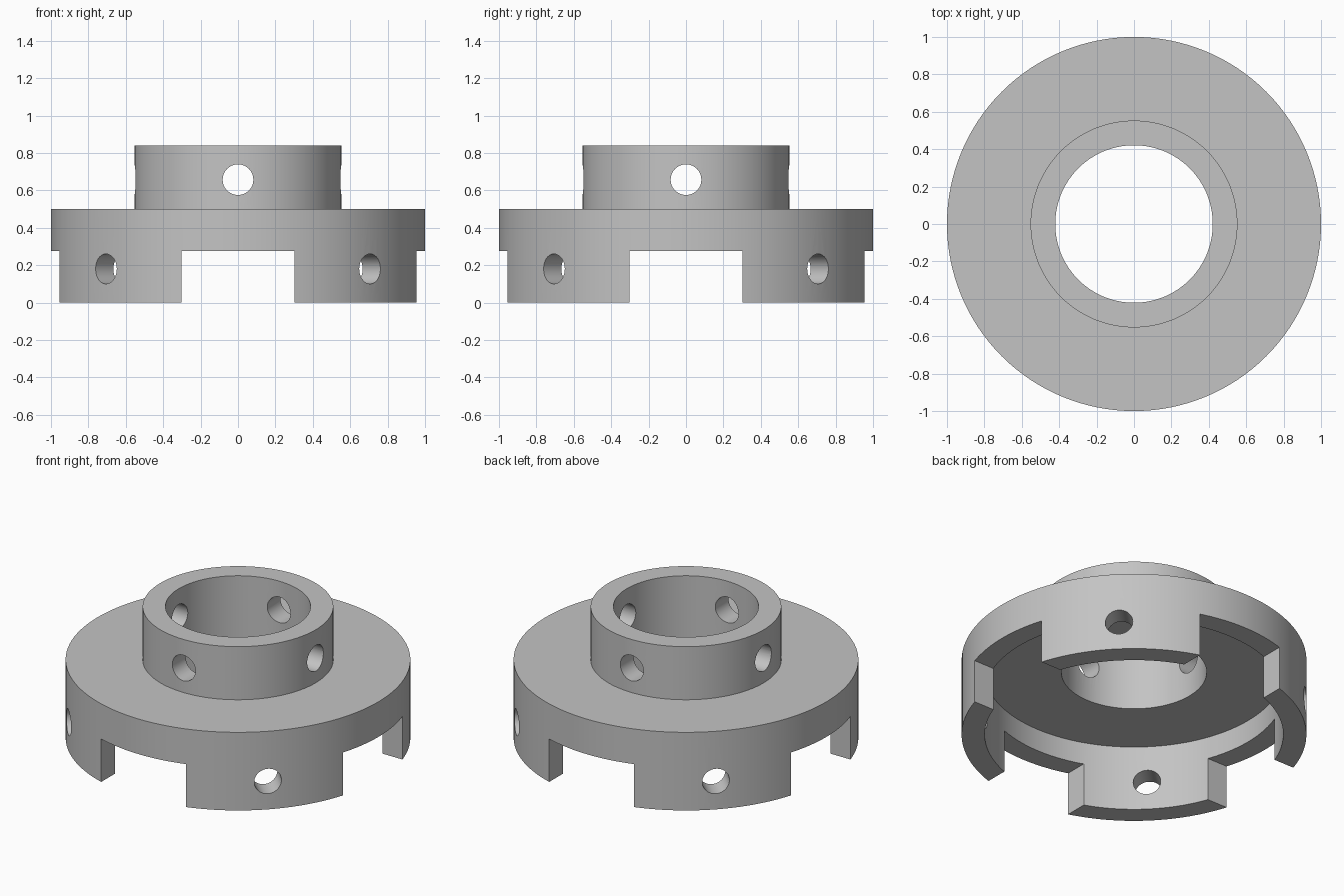
import bpy
import math

if "Cube" in bpy.data.objects:
    bpy.data.objects.remove(bpy.data.objects["Cube"], do_unlink=True)

SEGMENTS = 128

grey = bpy.data.materials.new("plain grey")
grey.use_nodes = True
grey.diffuse_color = (0.55, 0.55, 0.55, 1)
grey.node_tree.nodes["Principled BSDF"].inputs["Base Color"].default_value = (0.55, 0.55, 0.55, 1)


def lathe(name, profile):
    """Revolve a closed (radius, z) outline about the z axis."""
    n = len(profile)
    verts, faces = [], []
    for i in range(SEGMENTS):
        a = math.tau * i / SEGMENTS
        verts += [(r * math.cos(a), r * math.sin(a), z) for r, z in profile]
        here, there = i * n, (i + 1) % SEGMENTS * n
        for j in range(n):
            k = (j + 1) % n
            faces.append((here + j, there + j, there + k, here + k))
    mesh = bpy.data.meshes.new(name)
    mesh.from_pydata(verts, [], faces)
    obj = bpy.data.objects.new(name, mesh)
    bpy.context.collection.objects.link(obj)
    return obj


def cut(target, cutter):
    """Subtract the cutter from the target, then discard it."""
    cutter.hide_render = True
    bpy.context.view_layer.objects.active = target
    mod = target.modifiers.new("cut", "BOOLEAN")
    mod.operation = "DIFFERENCE"
    mod.solver = "EXACT"
    mod.object = cutter
    bpy.ops.object.modifier_apply(modifier=mod.name)
    bpy.data.objects.remove(cutter, do_unlink=True)


def cross_hole(target, radius, z, angle):
    """Drill straight through both walls at the given heading."""
    bpy.ops.mesh.primitive_cylinder_add(
        vertices=48, radius=radius, depth=3, location=(0, 0, z),
        rotation=(math.pi / 2, 0, angle))
    cut(target, bpy.context.object)


# Flanged hub: skirt, hollow underside, bore and collar in one outline
hub = lathe("flanged_hub", [
    (0.866, 0), (1, 0), (1, 0.5), (0.553, 0.5),
    (0.553, 0.84), (0.421, 0.84), (0.421, 0.417), (0.866, 0.417)])
hub.data.materials.append(grey)

for turn in (0, math.pi / 2):
    # Slots that split the skirt into four legs
    bpy.ops.mesh.primitive_cube_add(size=1, location=(0, 0, 0.0375), rotation=(0, 0, turn))
    slot = bpy.context.object
    slot.scale = (0.602, 3, 0.475)
    bpy.context.view_layer.update()
    cut(hub, slot)
    # Collar holes on the axes, leg holes on the diagonals
    cross_hole(hub, 0.082, 0.657, turn)
    cross_hole(hub, 0.08, 0.18, turn + math.pi / 4)

# Smooth walls with crisp edges
bpy.ops.object.select_all(action="DESELECT")
hub.select_set(True)
bpy.context.view_layer.objects.active = hub
bpy.ops.object.shade_smooth_by_angle(angle=math.radians(30))
